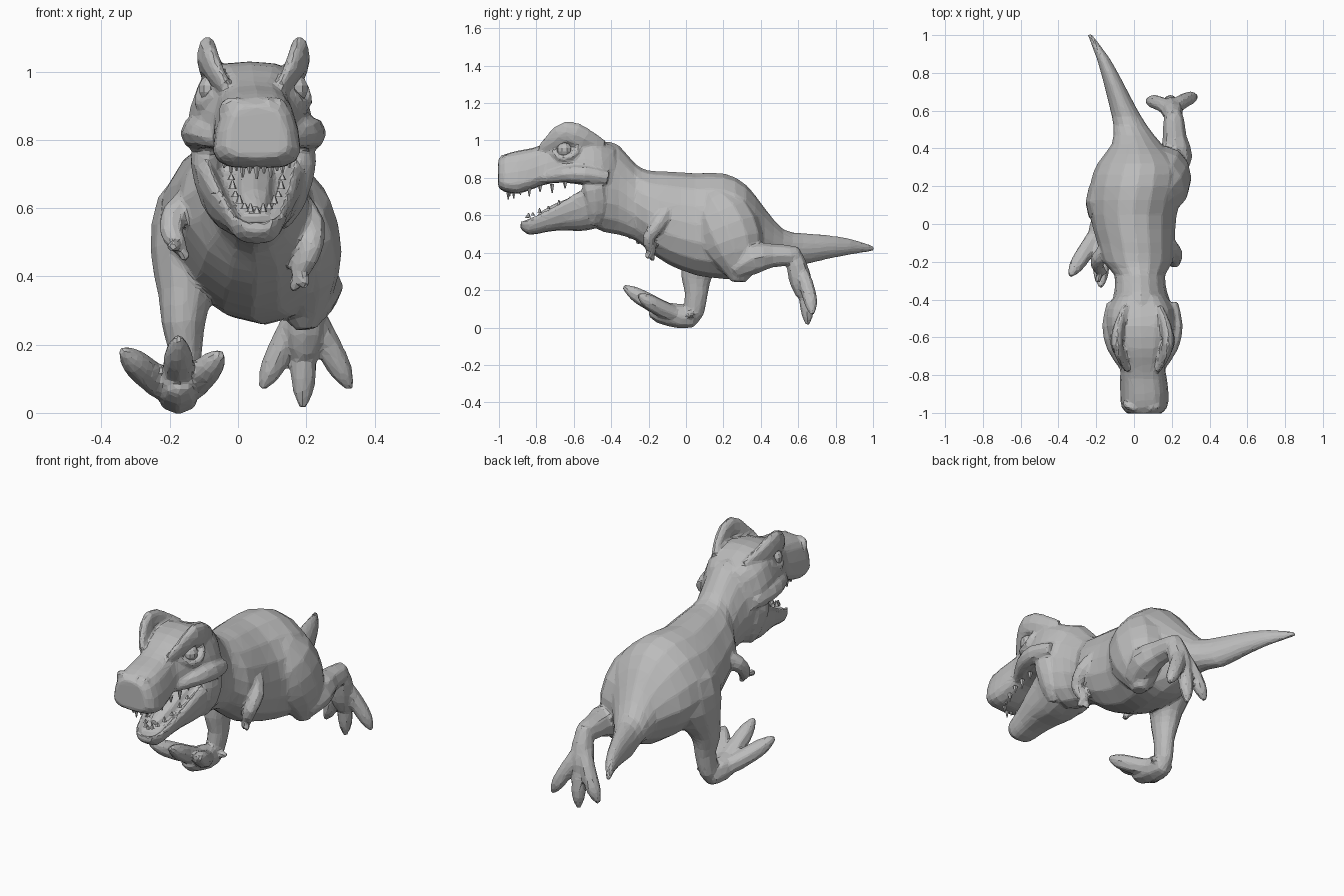
import bpy
import bmesh
import math
from mathutils import Vector, Matrix

default = bpy.data.objects.get("Cube")
if default:
    bpy.data.objects.remove(default)

skin = bpy.data.materials.new("grey_skin")
skin.use_nodes = True
colour = (0.5, 0.5, 0.5, 1)
skin.diffuse_color = colour
skin.node_tree.nodes["Principled BSDF"].inputs["Base Color"].default_value = colour

MIDDLE = 0.045  # x of the head's own centre line
flesh = []      # parts that grow together into one hide


def finish(name, bm):
    bmesh.ops.recalc_face_normals(bm, faces=bm.faces)
    mesh = bpy.data.meshes.new(name)
    bm.to_mesh(mesh)
    bm.free()
    mesh.materials.append(skin)
    obj = bpy.data.objects.new(name, mesh)
    bpy.context.collection.objects.link(obj)
    return obj


def smooth_rows(rows, steps):
    """Catmull-Rom interpolation of rows of numbers."""
    rows = [Vector(row) for row in rows]
    out = []
    for i in range(len(rows) - 1):
        a, b, c = rows[max(i - 1, 0)], rows[i], rows[i + 1]
        d = rows[min(i + 2, len(rows) - 1)]
        for k in range(steps):
            t = k / steps
            out.append(b + (c - a) * (t / 2)
                       + (a - b * 2.5 + c * 2 - d / 2) * t ** 2
                       + (b * 3 - a - c * 3 + d) * (t ** 3 / 2))
    return out + [rows[-1]]


def skin_rings(name, rings):
    bm = bmesh.new()
    loops = [[bm.verts.new(p) for p in ring] for ring in rings]
    count = len(loops[0])
    for low, high in zip(loops, loops[1:]):
        for i in range(count):
            j = (i + 1) % count
            bm.faces.new((low[i], low[j], high[j], high[i]))
    bm.faces.new(loops[0])
    bm.faces.new(loops[-1])
    flesh.append(finish(name, bm))


def power(value, exponent):
    return math.copysign(abs(value) ** exponent, value)


def hull(name, rows, taper=0.0, boxy=1.0, groove=0.0, lean=0.0, sides=16):
    """Rows of y, centre x, top z, bottom z, half width."""
    rings = []
    for y, cx, top, bottom, half in smooth_rows(rows, 2):
        ring = []
        for i in range(sides):
            angle = math.tau * i / sides
            c, s = power(math.cos(angle), boxy), power(math.sin(angle), boxy)
            z = (top + bottom) / 2 + s * (top - bottom) / 2
            if math.sin(angle) > 0.8:
                z -= groove * (top - bottom)
            swing = lean * half ** 2 * max(-s, 0)
            ring.append((cx + swing + half * c * (1 - taper * s), y, z))
        rings.append(ring)
    skin_rings(name, rings)


def limb(name, rows, flat=1.0, sides=8):
    """Tube through rows of x, y, z, radius."""
    rows = smooth_rows(rows, 2)
    points = [Vector(row[:3]) for row in rows]
    rings = []
    for i, (p, row) in enumerate(zip(points, rows)):
        tangent = points[min(i + 1, len(points) - 1)] - points[max(i - 1, 0)]
        up = tangent.cross(Vector((1, 0, 0))).normalized()
        side = up.cross(tangent).normalized() * flat
        radius = max(row[3], 0.006)
        rings.append([p + radius * (side * math.cos(math.tau * k / sides)
                                    + up * math.sin(math.tau * k / sides))
                      for k in range(sides)])
    skin_rings(name, rings)


def head_pair(name, rows, flat=1.0):
    """Rows measured outward from the head's centre line, on both sides."""
    for label, sign in (("left", 1), ("right", -1)):
        limb(label + "_" + name,
             [(MIDDLE + sign * x, y, z, r) for x, y, z, r in rows], flat)


def digits(name, start, tips, radius, bend):
    """Tapering clawed toes or fingers that spread from one joint."""
    start = Vector(start)
    for number, tip in enumerate(tips, 1):
        tip = Vector(tip)
        rows = []
        for t, scale in ((0, 1), (0.35, 1.0), (0.7, 0.95), (0.87, 0.7), (1, 0.25)):
            p = start.lerp(tip, t) + Vector(bend) * math.sin(math.pi * t)
            rows.append((*p, radius * scale))
        limb(f"{name}_{number}", rows)


def fuse(name, parts):
    """Grow the parts into one faceted hide."""
    bpy.ops.object.select_all(action="DESELECT")
    for part in parts:
        part.select_set(True)
    whole = parts[0]
    bpy.context.view_layer.objects.active = whole
    bpy.ops.object.join()
    whole.name = name
    remesh = whole.modifiers.new("grow_together", "REMESH")
    remesh.mode = "VOXEL"
    remesh.voxel_size = 0.009
    soften = whole.modifiers.new("soften", "SMOOTH")
    soften.factor = 0.5
    soften.iterations = 3
    facets = whole.modifiers.new("facets", "DECIMATE")
    facets.ratio = 0.07
    for modifier in list(whole.modifiers):
        bpy.ops.object.modifier_apply(modifier=modifier.name)


def teeth(name, count, front, depth, width, base, slope, length):
    """Cones set round a curved gum line; negative length points down."""
    bm = bmesh.new()
    for i in range(count):
        angle = (i / (count - 1) - 0.5) * math.pi * 0.95
        back = depth * (1 - math.cos(angle))
        size = length * (1.0 if i % 2 else 0.7)
        place = Matrix.Translation((MIDDLE + 0.01 + width * math.sin(angle),
                                    front + back, base + slope * back + size / 2))
        turn = Matrix.Rotation(math.pi if size < 0 else 0, 4, "X")
        bmesh.ops.create_cone(bm, cap_ends=True, segments=5, radius1=0.013,
                              radius2=0.003, depth=abs(size), matrix=place @ turn)
    finish(name, bm)


# Neck, trunk and tail in one sweep, the belly swung towards the rear leg
hull("body_and_tail", [
    (-.5, .04, .98, .54, .13), (-.44, .04, .995, .51, .16),
    (-.36, .035, .975, .495, .14), (-.27, .03, .875, .465, .135),
    (-.2, .02, .84, .41, .185), (-.1, .01, .835, .34, .205),
    (.05, -.005, .825, .28, .23), (.2, .015, .825, .26, .25),
    (.32, .03, .765, .265, .225), (.42, .015, .64, .32, .135),
    (.52, -.02, .525, .345, .09), (.62, -.06, .505, .335, .07),
    (.75, -.11, .495, .365, .052), (.88, -.165, .475, .39, .034),
    (1.005, -.236, .435, .41, .012)], taper=0.03, boxy=1.08, lean=0.9)

# Skull and grooved lower jaw
hull("skull", [
    (-1.004, .055, .9, .75, .085), (-.97, .055, .925, .725, .115),
    (-.9, .055, .945, .715, .122), (-.82, .05, .96, .74, .118),
    (-.75, .045, .985, .765, .115), (-.66, .04, 1.02, .775, .15),
    (-.54, .035, 1.03, .76, .175), (-.45, .035, 1, .74, .17),
    (-.38, .035, .97, .7, .13)], taper=0.2, boxy=0.62)
hull("lower_jaw", [
    (-.885, .055, .575, .53, .045), (-.84, .055, .595, .495, .075),
    (-.75, .05, .64, .51, .095), (-.66, .045, .695, .52, .12),
    (-.57, .04, .76, .515, .14), (-.48, .04, .82, .53, .16),
    (-.39, .04, .8, .56, .13)], taper=-0.2, boxy=0.7, groove=0.33)
limb("tongue", [(.05, -.79, .585, .02), (.05, -.7, .62, .04),
                (.05, -.5, .69, .05)], flat=1.3)

# Brows, cheeks and nostrils
head_pair("brow_crest", [(.08, -.77, .95, .03), (.11, -.71, .995, .05),
                         (.135, -.635, 1.045, .062), (.125, -.55, 1.01, .062),
                         (.09, -.45, .96, .045)], flat=0.5)
head_pair("cheek_ridge", [(.09, -.76, .8, .03), (.145, -.65, .82, .045),
                          (.165, -.54, .82, .05), (.15, -.42, .8, .04)])
head_pair("jaw_muscle", [(.13, -.52, .83, .045), (.14, -.49, .74, .065),
                         (.115, -.48, .62, .055), (.08, -.5, .555, .035)], flat=0.7)
head_pair("nostril_rim", [(.02, -.96, .9, .016), (.05, -.975, .91, .02),
                          (.08, -.96, .9, .02), (.09, -.95, .86, .014)])
head_pair("lower_eyelid", [(.11, -.71, .94, .016), (.14, -.67, .905, .02),
                           (.155, -.61, .915, .02), (.145, -.575, .96, .016)])

# Left leg kicked out behind
limb("left_thigh", [(.1, .12, .72, .08), (.14, .19, .6, .165),
                    (.17, .25, .45, .17), (.19, .28, .33, .11),
                    (.2, .28, .245, .04)], flat=0.8, sides=12)
limb("left_shin", [(.21, .26, .31, .06), (.225, .36, .37, .085),
                   (.215, .46, .385, .065), (.21, .56, .385, .055),
                   (.205, .6, .38, .04)])
limb("left_foot", [(.205, .565, .425, .035), (.205, .59, .34, .055),
                   (.195, .615, .24, .06), (.195, .63, .17, .04)])
digits("left_toe", (.195, .6, .33),
       [(.07, .65, .07), (.19, .65, .015), (.33, .675, .07)], .04, (0, .015, 0))

# Right leg planted in front
limb("right_leg", [(-.07, .1, .72, .08), (-.115, .12, .6, .155),
                   (-.138, .11, .46, .15), (-.155, .07, .34, .1),
                   (-.16, .055, .26, .08), (-.155, .055, .18, .062),
                   (-.165, .04, .08, .055), (-.17, .02, .03, .035)],
     flat=0.8, sides=12)
limb("right_foot", [(-.17, .05, .045, .045), (-.175, -.03, .06, .066),
                    (-.175, -.14, .08, .058), (-.175, -.18, .1, .04)])
digits("right_toe", (-.175, -.02, .055),
       [(-.34, -.275, .185), (-.175, -.335, .22), (-.05, -.255, .175)],
       .046, (0, 0, -.012))
digits("right_dewclaw", (-.15, .02, .07), [(-.085, .03, .065)], .018, (0, 0, 0))

# Small arms with two fingers
limb("left_arm", [(.17, -.11, .61, .05), (.215, -.15, .55, .042),
                  (.215, -.2, .48, .033), (.19, -.19, .43, .03),
                  (.175, -.18, .4, .024)])
digits("left_finger", (.18, -.18, .42),
       [(.16, -.17, .355), (.2, -.2, .365)], .018, (0, -.01, 0))
limb("right_arm", [(-.13, -.13, .62, .05), (-.185, -.18, .58, .042),
                   (-.195, -.22, .53, .034), (-.18, -.24, .5, .03),
                   (-.17, -.25, .48, .022)])
digits("right_finger", (-.175, -.24, .495),
       [(-.15, -.25, .445), (-.2, -.31, .485)], .018, (0, -.01, 0))
fuse("body", flesh)

# Teeth and eyes stay crisp
teeth("upper_teeth", 15, -.95, .33, .1, .735, .14, -.05)
teeth("lower_teeth", 13, -.85, .25, .075, .585, .42, .025)
for label, sign in (("left", 1), ("right", -1)):
    bm = bmesh.new()
    bmesh.ops.create_uvsphere(bm, u_segments=10, v_segments=7, radius=0.042)
    eye = finish(label + "_eye", bm)
    eye.location = (MIDDLE + sign * 0.12, -.65, .95)
